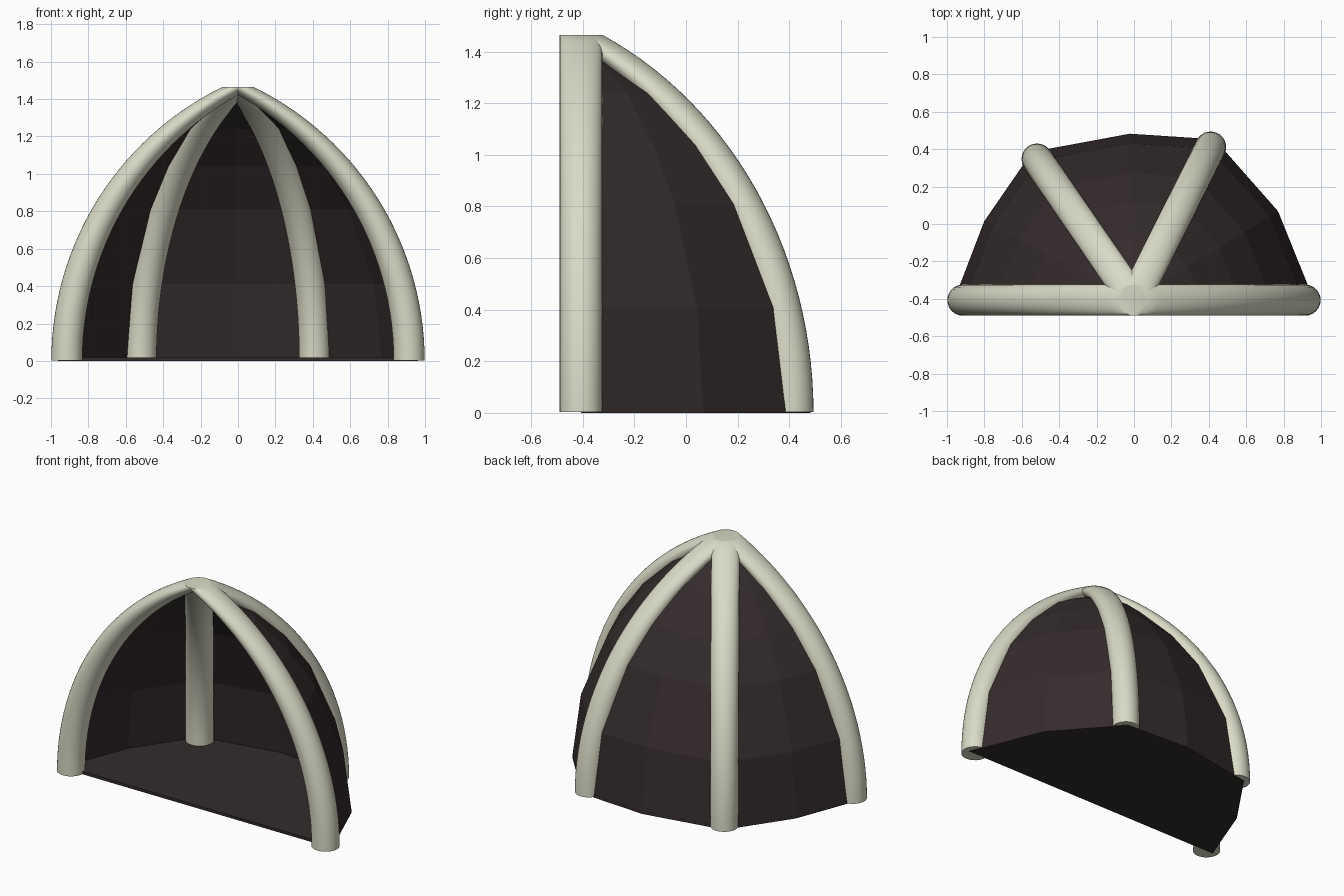
import bpy, bmesh, math

if "Cube" in bpy.data.objects:
    bpy.data.objects.remove(bpy.data.objects["Cube"])

CY = -0.407           # y of the apex where all ribs meet
TUBE = 0.083          # rib radius
BASE, TOP = 0.915, 1.465
RIBS = [0, 63.4, 124.5, 180]          # rib directions in degrees
C = (BASE**2 - TOP**2) / (2 * BASE)   # centre of the pointed-arch arc
R = BASE - C


def arc_radius(z):
    """Distance of a rib's centre line from the apex axis at height z."""
    return max(0.0, math.sqrt(R * R - z * z) + C)


def material(name, col):
    m = bpy.data.materials.new(name)
    m.diffuse_color = (*col, 1)
    m.use_nodes = True
    m.node_tree.nodes["Principled BSDF"].inputs["Base Color"].default_value = m.diffuse_color
    return m


def finish(name, bm, mat, smooth=False):
    bmesh.ops.recalc_face_normals(bm, faces=bm.faces[:])
    me = bpy.data.meshes.new(name)
    bm.to_mesh(me)
    bm.free()
    ob = bpy.data.objects.new(name, me)
    bpy.context.collection.objects.link(ob)
    me.materials.append(mat)
    if smooth:
        bpy.ops.object.select_all(action='DESELECT')
        ob.select_set(True)
        bpy.context.view_layer.objects.active = ob
        bpy.ops.object.shade_smooth_by_angle(angle=math.radians(40))
    return ob


bone = material("bone", (0.70, 0.70, 0.57))
dark = material("dark_brown", (0.034, 0.024, 0.025))


# Ribs: horizontal circles stacked along the arch
def rib(name, deg, rows=28, sides=32):
    a = math.radians(deg)
    bm = bmesh.new()
    rings = []
    end = math.asin(TOP / R)
    for i in range(rows + 1):
        z = R * math.sin(end * i / rows)
        r = arc_radius(z)
        z = max(z, 0.003)
        rings.append([bm.verts.new((
            r * math.cos(a) + TUBE * math.cos(2 * math.pi * k / sides),
            CY + r * math.sin(a) + TUBE * math.sin(2 * math.pi * k / sides), z))
            for k in range(sides)])
    for lo, hi in zip(rings, rings[1:]):
        for k in range(sides):
            n = (k + 1) % sides
            bm.faces.new((lo[k], lo[n], hi[n], hi[k]))
    bm.faces.new(rings[0][::-1])
    bm.faces.new(rings[-1])
    finish(name, bm, bone, True)


for name, deg in zip(("front_right_rib", "back_right_rib", "back_left_rib", "front_left_rib"), RIBS):
    rib(name, deg)

# Plan outline of the shell: corners on the ribs, one fold between each pair
plan = []
for i, deg in enumerate(RIBS):
    plan.append((deg, 0.962))
    if i < 3:
        plan.append(((deg + RIBS[i + 1]) / 2 - (2.5 if i == 1 else 0),
                     0.89 if i == 1 else 0.905))


def plan_point(deg, r, scale, z):
    a = math.radians(deg)
    return (r * scale * math.cos(a), CY + r * scale * math.sin(a), z)


# Flat-faceted wall panels
bm = bmesh.new()
rows = [[bm.verts.new(plan_point(d, r, arc_radius(z) / BASE, z)) for d, r in plan]
        for z in (0.0, 0.41, 0.81, 1.04, 1.24)]
tip = bm.verts.new((0, CY, 1.44))
for lo, hi in zip(rows, rows[1:]):
    for k in range(len(plan) - 1):
        bm.faces.new((lo[k], lo[k + 1], hi[k + 1], hi[k]))
for k in range(len(plan) - 1):
    bm.faces.new((rows[-1][k], rows[-1][k + 1], tip))
finish("wall_panels", bm, dark)

# Floor plate
bm = bmesh.new()
face = bm.faces.new([bm.verts.new(plan_point(d, r, 0.998, 0)) for d, r in plan])
ext = bmesh.ops.extrude_face_region(bm, geom=[face], use_keep_orig=True)
for v in ext["geom"]:
    if isinstance(v, bmesh.types.BMVert):
        v.co.z = 0.018
finish("floor", bm, dark)
